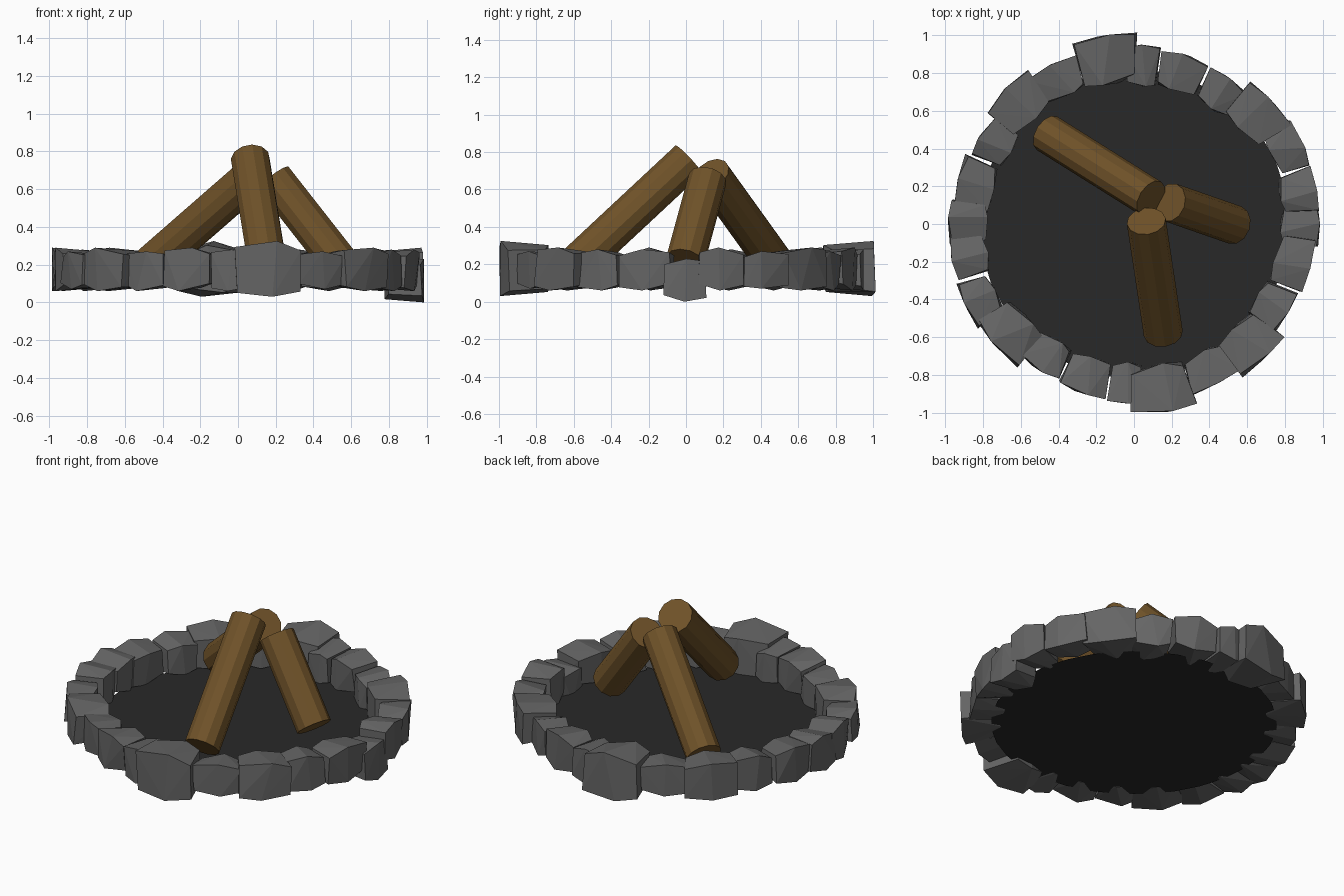
import bpy, bmesh, math, random
from mathutils import Vector, Matrix

if "Cube" in bpy.data.objects:
    bpy.data.objects.remove(bpy.data.objects["Cube"])

random.seed(4)

def material(name, rgb):
    m = bpy.data.materials.new(name)
    m.diffuse_color = (*rgb, 1)
    m.use_nodes = True
    m.node_tree.nodes["Principled BSDF"].inputs["Base Color"].default_value = m.diffuse_color
    return m

STONE = material("stone_grey", (0.13, 0.13, 0.13))
WOOD = material("wood_brown", (0.16, 0.085, 0.022))
ASH = material("ash_dark", (0.022, 0.022, 0.022))

def finish(bm, name, mat):
    bmesh.ops.recalc_face_normals(bm, faces=bm.faces[:])
    me = bpy.data.meshes.new(name)
    bm.to_mesh(me)
    bm.free()
    me.materials.append(mat)
    ob = bpy.data.objects.new(name, me)
    bpy.context.collection.objects.link(ob)
    return ob

# Ash bed inside the ring
bm = bmesh.new()
bmesh.ops.create_circle(bm, cap_ends=True, segments=32, radius=0.82,
                        matrix=Matrix.Translation((0, 0, 0.08)))
finish(bm, "ash_bed", ASH)

# Leaning logs
def log(name, base, top, r=0.104):
    base, top = Vector(base), Vector(top)
    axis = top - base
    bm = bmesh.new()
    mat = Matrix.Translation((base + top) / 2) @ axis.to_track_quat('Z', 'Y').to_matrix().to_4x4()
    bmesh.ops.create_cone(bm, cap_ends=True, segments=12, radius1=r, radius2=r,
                          depth=axis.length, matrix=mat)
    finish(bm, name, WOOD)

log("front_log", (0.155, -0.58, 0.205), (0.065, 0.015, 0.76))
log("left_log", (-0.46, 0.48, 0.20), (0.09, 0.135, 0.68))
log("right_log", (0.535, -0.005, 0.215), (0.19, 0.115, 0.655))

# Chunky stone: two hexagonal faces, wider outside, with a ridge in the middle
def stone(name, x, y, width, depth, z0, z1):
    bm = bmesh.new()
    zc, hz = (z0 + z1) / 2, (z1 - z0) / 2
    out = Vector((x, y, 0)).normalized()
    tan = Vector((-out.y, out.x, 0))
    for t in (-1, 0, 1):
        for d in (-1, 1):
            for h in (-1, 1):
                tt = t * width / 2 * (1 if d > 0 else 0.8) * random.uniform(0.88, 1)
                if t == 0:
                    tt = random.uniform(-0.15, 0.15) * width
                dd = d * depth / 2 * (1 if t == 0 else random.uniform(0.72, 0.95))
                hh = h * hz * (1 if t == 0 else random.uniform(0.65, 0.9))
                if d < 0:
                    hh *= 0.85
                bm.verts.new(Vector((x, y, zc + hh)) + tan * tt + out * dd)
    res = bmesh.ops.convex_hull(bm, input=bm.verts[:])
    junk = [v for v in res["geom_interior"] if isinstance(v, bmesh.types.BMVert)]
    bmesh.ops.delete(bm, geom=junk, context='VERTS')
    finish(bm, name, STONE)

# Half of the ring (x, y, width, depth, bottom, top); repeated by a half turn
HALF = [
    (-0.14, 0.87, 0.36, 0.26, 0.03, 0.325), (0.04, 0.84, 0.20, 0.22, 0.06, 0.28),
    (0.25, 0.80, 0.27, 0.20, 0.06, 0.29), (0.46, 0.69, 0.25, 0.19, 0.06, 0.27),
    (0.65, 0.57, 0.33, 0.23, 0.06, 0.29), (0.81, 0.40, 0.27, 0.18, 0.07, 0.27),
    (0.87, 0.17, 0.25, 0.20, 0.06, 0.29), (0.88, -0.01, 0.24, 0.21, 0.00, 0.23),
    (0.84, -0.20, 0.31, 0.20, 0.06, 0.28), (0.73, -0.43, 0.25, 0.19, 0.06, 0.28),
    (0.61, -0.63, 0.33, 0.23, 0.06, 0.29), (0.40, -0.76, 0.30, 0.19, 0.07, 0.27),
]
for side, sign in (("a", 1), ("b", -1)):
    for i, (x, y, w, d, z0, z1) in enumerate(HALF, 1):
        lift = 0.06 if sign < 0 and z0 == 0 else 0
        stone(f"ring_stone_{side}{i}", x * sign, y * sign, w, d, z0 + lift, z1 + lift)
